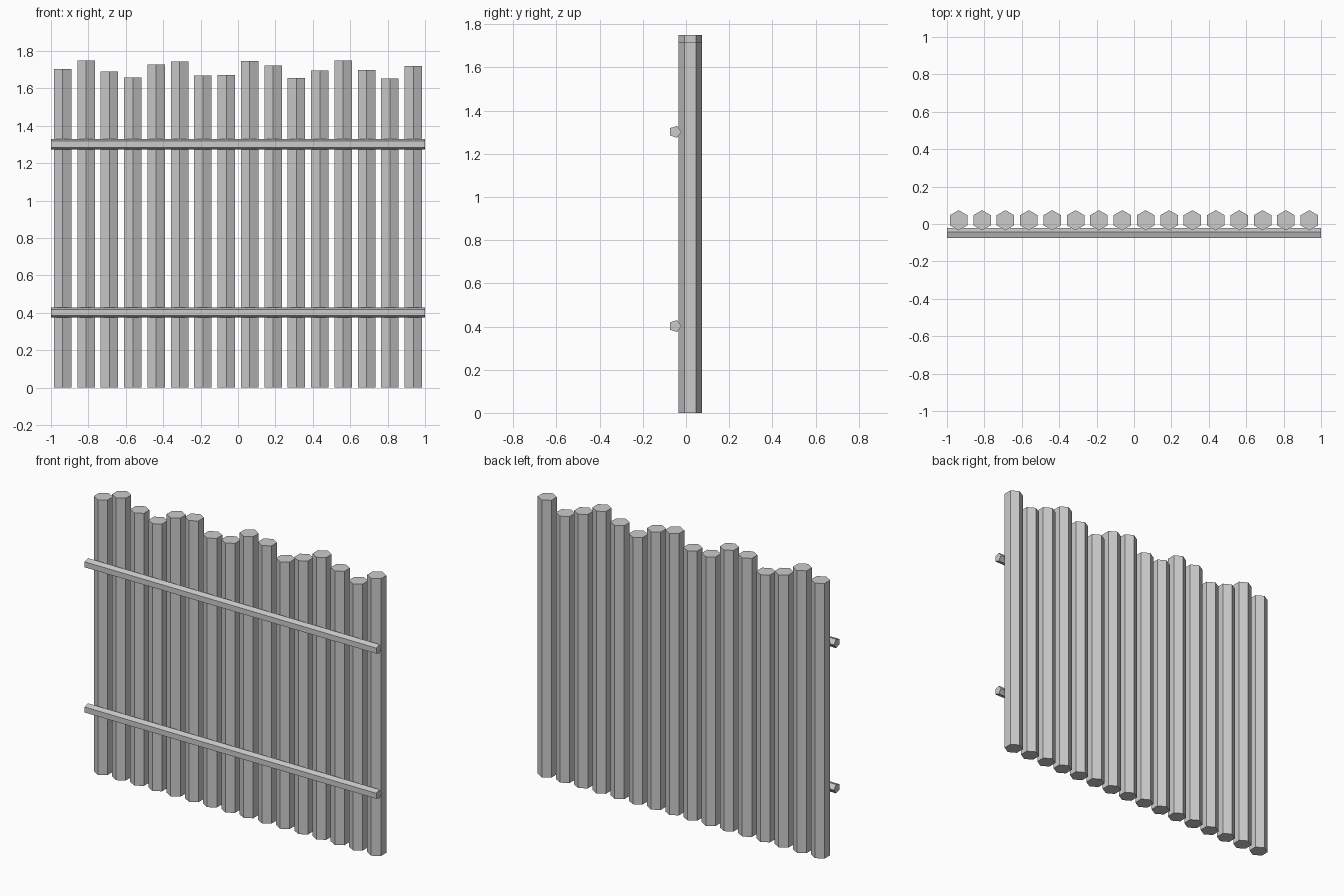
import bpy
import math

if "Cube" in bpy.data.objects:
    bpy.data.objects.remove(bpy.data.objects["Cube"])

wood = bpy.data.materials.new("light grey")
wood.diffuse_color = (0.6, 0.6, 0.6, 1.0)
wood.use_nodes = True
wood.node_tree.nodes["Principled BSDF"].inputs["Base Color"].default_value = wood.diffuse_color


def prism(name, sides, radius, depth, location, rotation):
    """Flat-shaded prism with capped ends."""
    bpy.ops.mesh.primitive_cylinder_add(vertices=sides, radius=radius, depth=depth,
                                        location=location, rotation=rotation)
    obj = bpy.context.object
    obj.name = name
    obj.data.materials.append(wood)
    return obj


# Upright six-sided posts of uneven height, corners facing front and back
heights = [1.705, 1.75, 1.69, 1.657, 1.727, 1.743, 1.668, 1.671,
           1.746, 1.722, 1.655, 1.695, 1.75, 1.698, 1.652, 1.719]
for i, h in enumerate(heights):
    x = -0.9375 + 0.125 * i
    prism(f"post_{i + 1}", 6, 0.054, h, (x, 0.02, h / 2), (0, 0, 0))

# Five-sided cross rails, flat side facing front and ridge against the posts
for name, z in (("lower_rail", 0.402), ("upper_rail", 1.302)):
    prism(name, 5, 0.029, 2.0, (0, -0.0505, z), (0, math.pi / 2, 0))
